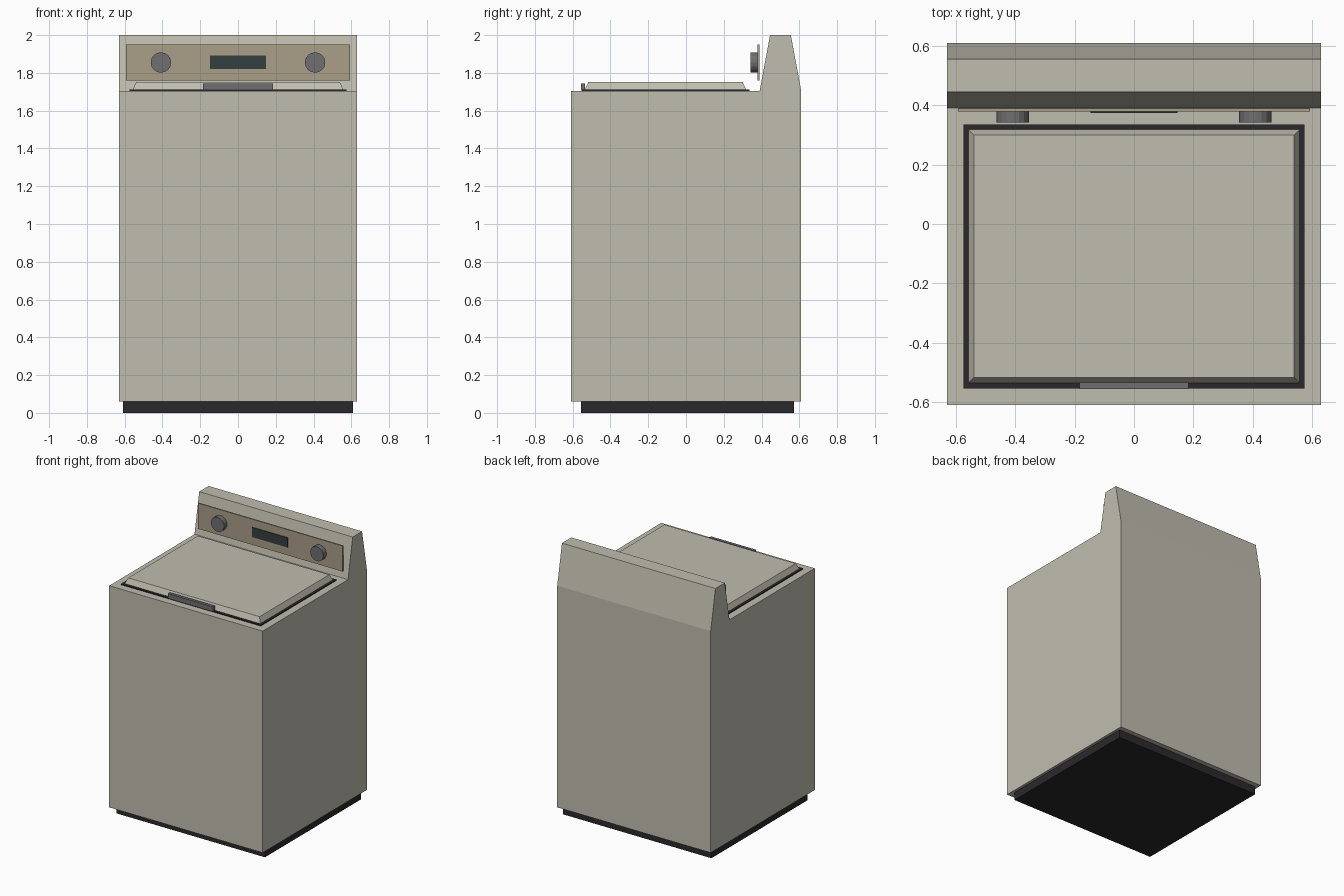
import bpy, bmesh, math
from mathutils import Matrix

if "Cube" in bpy.data.objects:
    bpy.data.objects.remove(bpy.data.objects["Cube"])


def material(name, rgb):
    m = bpy.data.materials.new(name)
    m.diffuse_color = (*rgb, 1)
    m.use_nodes = True
    m.node_tree.nodes["Principled BSDF"].inputs["Base Color"].default_value = m.diffuse_color
    return m


ENAMEL = material("enamel", (0.53, 0.51, 0.43))
DARK = material("dark_trim", (0.025, 0.022, 0.025))
TAN = material("tan_panel", (0.40, 0.35, 0.25))
GREY = material("grey_plastic", (0.16, 0.16, 0.17))
GLASS = material("display_glass", (0.035, 0.05, 0.05))


def finish(name, bm, mat):
    bmesh.ops.recalc_face_normals(bm, faces=bm.faces)
    me = bpy.data.meshes.new(name)
    bm.to_mesh(me)
    bm.free()
    me.materials.append(mat)
    ob = bpy.data.objects.new(name, me)
    bpy.context.collection.objects.link(ob)
    return ob


def box(name, hx, y0, y1, z0, z1, mat, inset=0.0):
    """Box centred on x; inset narrows the top on all four sides."""
    bm = bmesh.new()
    bmesh.ops.create_cube(bm, size=1)
    for v in bm.verts:
        top = v.co.z > 0
        d = inset if top else 0
        v.co = ((hx - d) * (1 if v.co.x > 0 else -1),
                y1 - d if v.co.y > 0 else y0 + d,
                z1 if top else z0)
    return finish(name, bm, mat)


# Cabinet and backsplash: one side profile extruded across the width
profile = [(-0.61, 0.06), (0.61, 0.06), (0.61, 1.70), (0.555, 2.0),
           (0.445, 2.0), (0.39, 1.705), (-0.61, 1.705)]
profile[2] = (0.61, 1.705)
bm = bmesh.new()
face = bm.faces.new([bm.verts.new((-0.63, y, z)) for y, z in profile])
ext = bmesh.ops.extrude_face_region(bm, geom=[face], use_keep_orig=True)
bmesh.ops.translate(bm, vec=(1.26, 0, 0),
                    verts=[g for g in ext["geom"] if isinstance(g, bmesh.types.BMVert)])
finish("cabinet", bm, ENAMEL)

# Recessed plinth
box("plinth", 0.61, -0.555, 0.573, 0.0, 0.06, DARK)

# Lid on its dark seal, with a front handle
box("lid_seal", 0.574, -0.553, 0.335, 1.70, 1.712, DARK)
box("lid", 0.557, -0.535, 0.318, 1.712, 1.752, ENAMEL, inset=0.018)
box("lid_handle", 0.184, -0.556, -0.534, 1.712, 1.745, GREY)

# Control panel and display
box("control_panel", 0.593, 0.378, 0.388, 1.76, 1.95, TAN)
box("display", 0.147, 0.373, 0.384, 1.82, 1.892, GLASS)

# Pair of control knobs
for side, x in (("left", -0.408), ("right", 0.408)):
    bm = bmesh.new()
    bmesh.ops.create_cone(bm, cap_ends=True, segments=16, radius1=0.054,
                          radius2=0.054, depth=0.037,
                          matrix=Matrix.Translation((x, 0.3605, 1.855))
                          @ Matrix.Rotation(math.pi / 2, 4, 'X'))
    finish(side + "_knob", bm, GREY)
